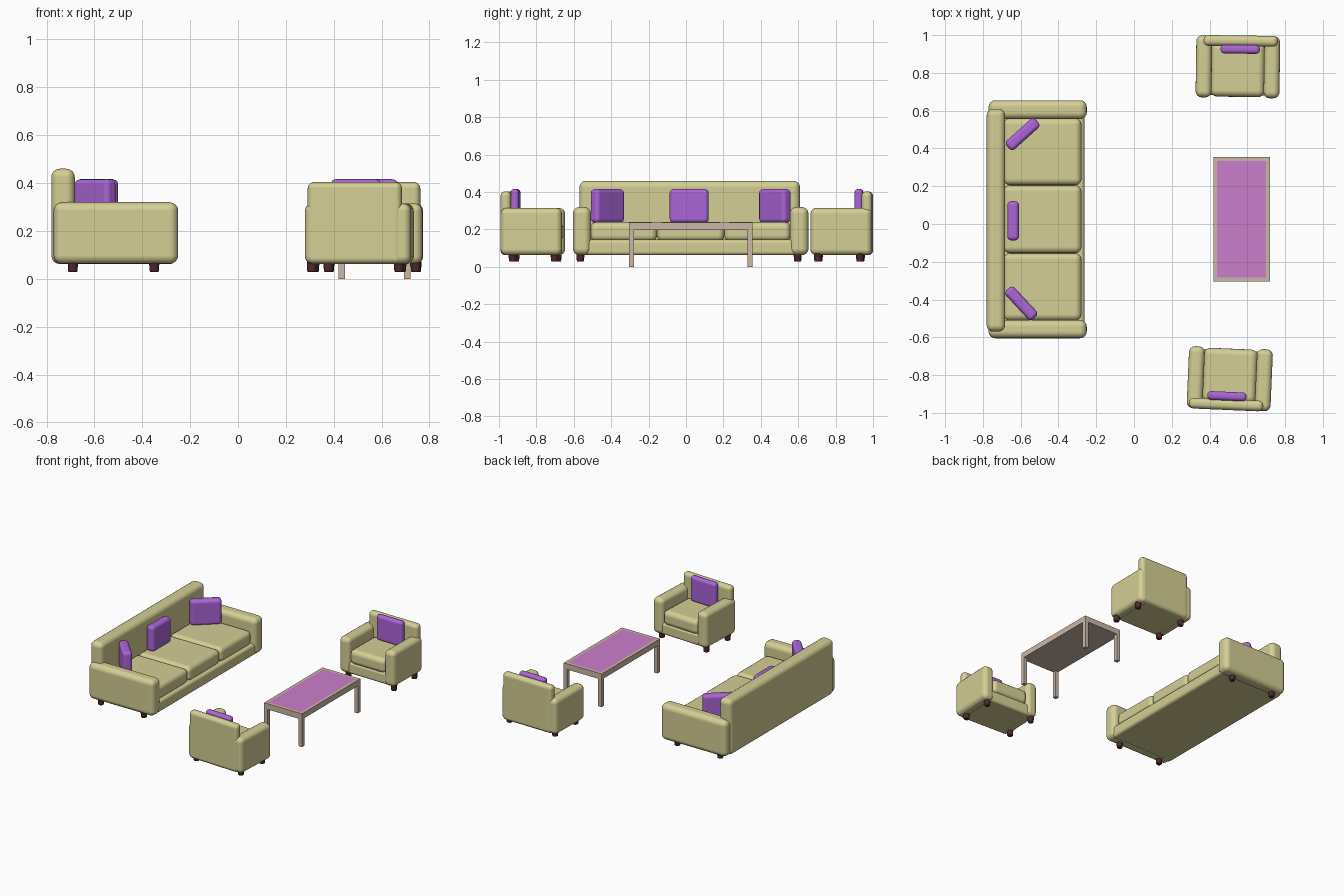
import bpy, bmesh
from math import radians
from mathutils import Matrix, Vector

cube = bpy.data.objects.get("Cube")
if cube:
    bpy.data.objects.remove(cube, do_unlink=True)


def material(name, rgb):
    m = bpy.data.materials.new(name)
    m.use_nodes = True
    col = (*rgb, 1.0)
    m.diffuse_color = col
    m.node_tree.nodes["Principled BSDF"].inputs["Base Color"].default_value = col
    return m


FABRIC = material("pale olive fabric", (0.66, 0.62, 0.30))
PURPLE = material("purple pillow", (0.41, 0.13, 0.69))
PINK = material("pink table top", (0.60, 0.21, 0.60))
WOOD = material("light wood", (0.60, 0.48, 0.39))
DARK = material("dark foot wood", (0.075, 0.022, 0.024))


def finish(name, bm, mats, matrix, bevel=0.0, segments=4):
    mesh = bpy.data.meshes.new(name)
    bm.to_mesh(mesh)
    bm.free()
    for m in mats:
        mesh.materials.append(m)
    ob = bpy.data.objects.new(name, mesh)
    bpy.context.collection.objects.link(ob)
    ob.matrix_world = matrix
    if bevel:
        for p in mesh.polygons:
            p.use_smooth = True
        mod = ob.modifiers.new("rounding", "BEVEL")
        mod.width, mod.segments = bevel, segments
        mod.limit_method = "ANGLE"
        mod.harden_normals = True
    return ob


def box_mesh(lo, hi):
    """Box between two opposite corners."""
    lo, hi = Vector(lo), Vector(hi)
    bm = bmesh.new()
    bmesh.ops.create_cube(bm, size=1)
    bmesh.ops.scale(bm, vec=hi - lo, verts=bm.verts)
    bmesh.ops.translate(bm, vec=(lo + hi) / 2, verts=bm.verts)
    return bm


def box(name, lo, hi, mat, place=Matrix(), bevel=0.0):
    return finish(name, box_mesh(lo, hi), [mat], place, bevel)


def foot(name, x, y, place=Matrix()):
    bm = bmesh.new()
    bmesh.ops.create_cone(bm, cap_ends=True, segments=16, radius1=0.019,
                          radius2=0.022, depth=0.045)
    here = place @ Matrix.Translation((x, y, 0.05))
    finish(name, bm, [DARK], here, 0.006, 2)


def placed(x, y, degrees):
    return Matrix.Translation((x, y, 0)) @ Matrix.Rotation(radians(degrees), 4, "Z")


BOTTOM = 0.062

# Sofa, facing +x
box("sofa_back", (-0.78, -0.57, BOTTOM), (-0.682, 0.61, 0.46), FABRIC, bevel=0.035)
box("sofa_base", (-0.74, -0.54, BOTTOM), (-0.262, 0.59, 0.145), FABRIC, bevel=0.02)
for side, y0, y1 in (("left", 0.555, 0.655), ("right", -0.605, -0.508)):
    box(f"sofa_{side}_arm", (-0.77, y0, BOTTOM), (-0.25, y1, 0.32), FABRIC, bevel=0.036)
    for end, x in (("back", -0.69), ("front", -0.35)):
        foot(f"sofa_{side}_{end}_foot", x, (y0 + y1) / 2 - 0.008)
edges = (-0.512, -0.155, 0.205, 0.56)
for i, (y0, y1) in enumerate(zip(edges, edges[1:])):
    box(f"sofa_seat_cushion_{i + 1}", (-0.69, y0, 0.135), (-0.278, y1, 0.24),
        FABRIC, bevel=0.034)

# Sofa pillows, the outer two turned into the corners
for name, x, y, turn in (("left", -0.59, 0.475, -48), ("middle", -0.64, 0.017, 0),
                         ("right", -0.597, -0.42, 43)):
    box(f"sofa_{name}_pillow", (-0.031, -0.104, 0.235), (0.031, 0.104, 0.416),
        PURPLE, placed(x, y, turn), 0.022)


# Armchair, facing -y before it is placed
def armchair(prefix, place):
    box(f"{prefix}_back", (-0.184, 0.108, BOTTOM), (0.21, 0.165, 0.404),
        FABRIC, place, 0.026)
    box(f"{prefix}_base", (-0.17, -0.152, BOTTOM), (0.17, 0.14, 0.145),
        FABRIC, place, 0.018)
    box(f"{prefix}_seat_cushion", (-0.142, -0.16, 0.135), (0.142, 0.125, 0.24),
        FABRIC, place, 0.034)
    box(f"{prefix}_pillow", (-0.093, 0.069, 0.235), (0.115, 0.115, 0.416),
        PURPLE, place, 0.02)
    for side, s in (("left", 1), ("right", -1)):
        x0, x1 = sorted((s * 0.222, s * 0.138))
        box(f"{prefix}_{side}_arm", (x0, -0.165, BOTTOM), (x1, 0.163, 0.315),
            FABRIC, place, 0.032)
        for end, y in (("front", -0.125), ("back", 0.1)):
            foot(f"{prefix}_{side}_{end}_foot", s * 0.182 + 0.012, y, place)


armchair("left_armchair", placed(0.55, 0.833, -0.8))
armchair("right_armchair", placed(0.507, -0.82, 177.5))

# Coffee table: wooden frame with a coloured inset panel
X0, X1, Y0, Y1 = 0.42, 0.72, -0.305, 0.355
LEG = 0.027
bm = box_mesh((X0, Y0, 0.197), (X1, Y1, 0.238))
top = max(bm.faces, key=lambda f: f.calc_center_median().z)
bmesh.ops.inset_region(bm, faces=[top], thickness=0.029)
top.material_index = 1
finish("table_top", bm, [WOOD, PINK], Matrix())
for side, x in (("left", X1 - LEG), ("right", X0)):
    for end, y in (("front", Y0), ("back", Y1 - LEG)):
        box(f"table_{end}_{side}_leg", (x, y, 0), (x + LEG, y + LEG, 0.2), WOOD)
